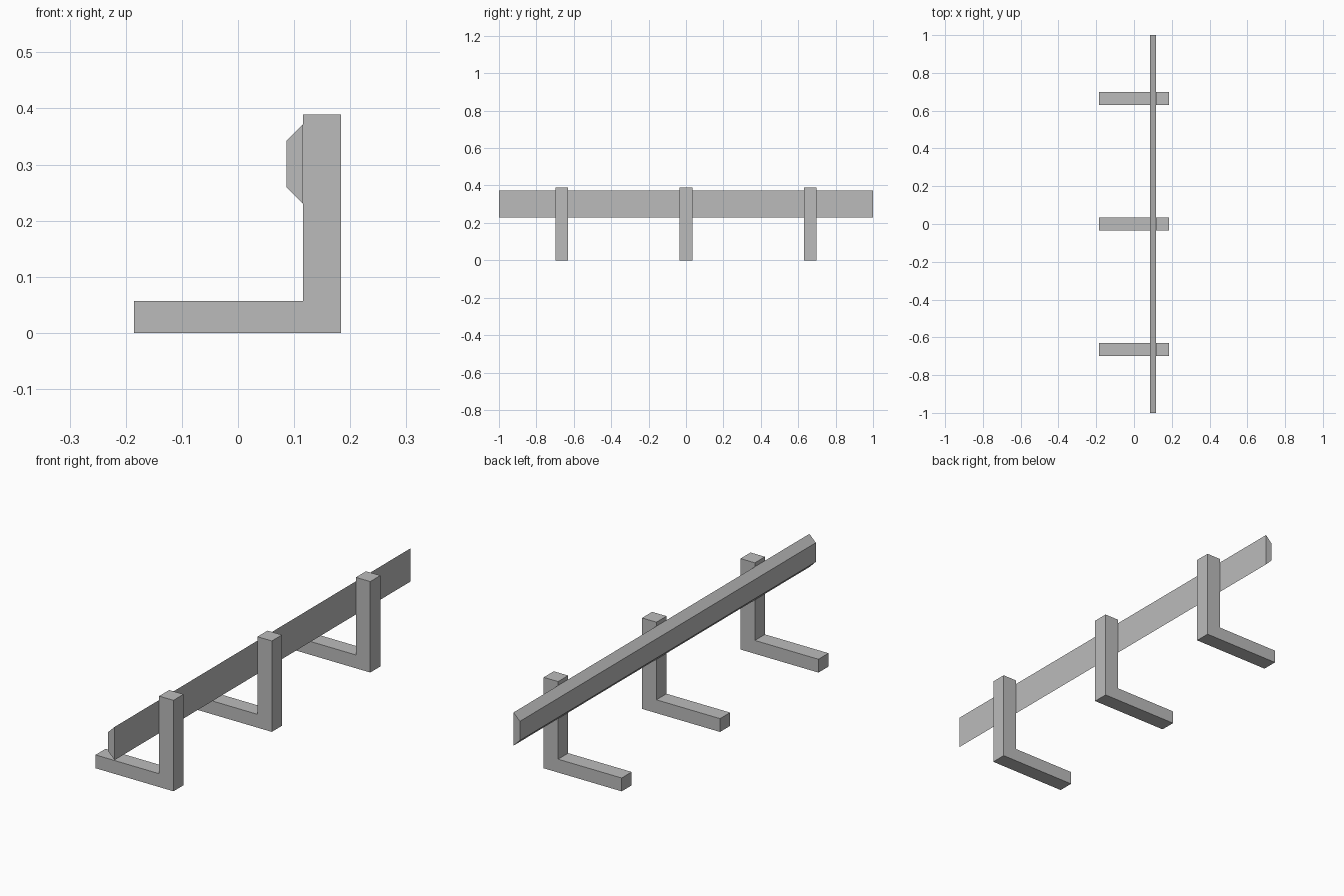
import bpy
import bmesh

cube = bpy.data.objects.get("Cube")
if cube:
    bpy.data.objects.remove(cube, do_unlink=True)

grey = bpy.data.materials.new("plain grey")
grey.use_nodes = True
colour = (0.5, 0.5, 0.5, 1)
grey.diffuse_color = colour
grey.node_tree.nodes["Principled BSDF"].inputs["Base Color"].default_value = colour


def extrude_profile(name, profile, y_centre, length):
    """Extrude an (x, z) outline along y, centred on y_centre."""
    bm = bmesh.new()
    verts = [bm.verts.new((x, -length / 2, z)) for x, z in profile]
    face = bm.faces.new(verts)
    new = bmesh.ops.extrude_face_region(bm, geom=[face])["geom"]
    moved = [v for v in new if isinstance(v, bmesh.types.BMVert)]
    bmesh.ops.translate(bm, verts=moved, vec=(0, length, 0))
    bmesh.ops.recalc_face_normals(bm, faces=bm.faces)
    mesh = bpy.data.meshes.new(name)
    bm.to_mesh(mesh)
    bm.free()
    mesh.materials.append(grey)
    obj = bpy.data.objects.new(name, mesh)
    obj.location.y = y_centre
    bpy.context.collection.objects.link(obj)
    return obj


# L-shaped brackets: upright post with a foot
foot_x, post_in, post_out = -0.185, 0.116, 0.184
bracket = [(foot_x, 0), (post_out, 0), (post_out, 0.389),
           (post_in, 0.389), (post_in, 0.057), (foot_x, 0.057)]
for label, y in (("front", -0.665), ("middle", 0), ("back", 0.665)):
    extrude_profile(label + "_bracket", bracket, y, 0.068)

# Long rail with bevelled upper and lower edges
rail = [(post_in, 0.23), (post_in, 0.372), (0.086, 0.342), (0.086, 0.26)]
extrude_profile("rail", rail, 0, 2)
